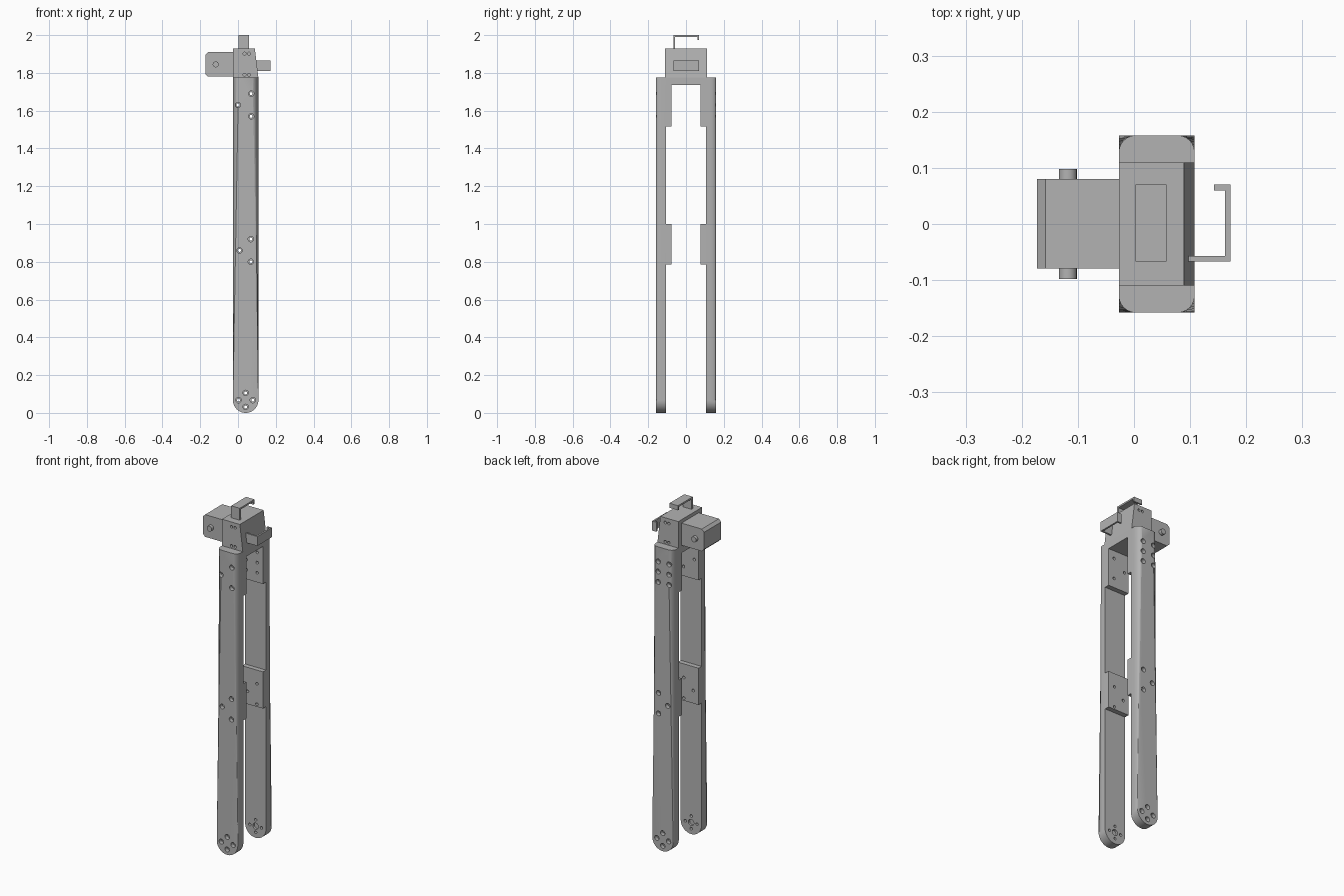
import bpy, bmesh, math
from mathutils import Matrix, Vector

cube = bpy.data.objects.get("Cube")
if cube:
    bpy.data.objects.remove(cube, do_unlink=True)

grey = bpy.data.materials.new("plain grey")
grey.use_nodes = True
GREY = (0.45, 0.45, 0.45, 1)
grey.diffuse_color = GREY
grey.node_tree.nodes["Principled BSDF"].inputs["Base Color"].default_value = GREY

X0, X1 = -0.027, 0.108          # leg sides
MID, R = (X0 + X1) / 2, (X1 - X0) / 2
INNER, OUTER, PAD = 0.105, 0.158, 0.077
LEG_TOP = 1.775


def finish(name, bm):
    bmesh.ops.recalc_face_normals(bm, faces=bm.faces)
    mesh = bpy.data.meshes.new(name)
    bm.to_mesh(mesh)
    bm.free()
    mesh.materials.append(grey)
    ob = bpy.data.objects.new(name, mesh)
    bpy.context.collection.objects.link(ob)
    return ob


def extrude(bm, outline, axis, start, end):
    """Extrude a 2D outline along x, y or z; the outline uses the other two axes."""
    def place(p, d):
        c = list(p)
        c.insert("xyz".index(axis), d)
        return bm.verts.new(c)
    a = [place(p, start) for p in outline]
    b = [place(p, end) for p in outline]
    bm.faces.new(a)
    bm.faces.new(b[::-1])
    for i in range(len(a)):
        j = (i + 1) % len(a)
        bm.faces.new((a[i], a[j], b[j], b[i]))


def prism(name, outline, axis, start, end):
    bm = bmesh.new()
    extrude(bm, outline, axis, start, end)
    return finish(name, bm)


def rect(u0, u1, v0, v1):
    return [(u0, v0), (u1, v0), (u1, v1), (u0, v1)]


def cylinders(name, spots, radius, y0, y1, sides=20):
    """Cylinders along y at the given (x, z) spots."""
    bm = bmesh.new()
    for x, z in spots:
        ring = [(x + radius * math.cos(t), z + radius * math.sin(t))
                for t in (2 * math.pi * i / sides for i in range(sides))]
        extrude(bm, ring, "y", y0, y1)
    return finish(name, bm)


def cut(ob, cutter):
    mod = ob.modifiers.new("holes", "BOOLEAN")
    mod.operation, mod.solver, mod.object = "DIFFERENCE", "EXACT", cutter
    bpy.context.view_layer.objects.active = ob
    bpy.ops.object.modifier_apply(modifier=mod.name)


def smooth(ob):
    bpy.ops.object.select_all(action="DESELECT")
    ob.select_set(True)
    bpy.context.view_layer.objects.active = ob
    bpy.ops.object.shade_smooth_by_angle(angle=math.radians(35))


def make_leg(label, s, top_holes):
    # round-ended bar with a filleted outer rim
    arc = [(MID + R * math.cos(t), R + R * math.sin(t))
           for t in (math.pi + math.pi * i / 24 for i in range(25))]
    bm = bmesh.new()
    extrude(bm, [(X0, LEG_TOP)] + arc + [(X1, LEG_TOP)], "y", s * INNER, s * OUTER)
    rim = [e for e in bm.edges
           if all(abs(v.co.y - s * OUTER) < 1e-5 for v in e.verts)
           and not all(v.co.z > LEG_TOP - 1e-4 for v in e.verts)]
    bmesh.ops.bevel(bm, geom=rim, offset=0.03, segments=6, profile=0.5, affect="EDGES")
    parts = [finish(label + "_leg", bm)]

    # thicker mounting pads on the inner face
    for name, z0, z1 in (("upper", 1.515, LEG_TOP), ("middle", 0.785, 1.0)):
        parts.append(prism(f"{label}_{name}_pad", rect(X0, X1, z0, z1), "y", s * PAD, s * INNER))

    # stepped screw holes and the shallow hub recess at the foot
    middle = [(0.068, 0.92), (0.008, 0.86), (0.068, 0.80)]
    foot = [(MID, R + 0.038), (MID, R - 0.036), (MID - 0.038, R), (MID + 0.038, R)]
    spots = top_holes + middle + foot
    cutters = [cylinders("shaft_cutter", spots, 0.008, s * 0.05, s * 0.2),
               cylinders("head_cutter", spots, 0.0145, s * 0.135, s * 0.2),
               cylinders("hub_cutter", [(MID, R)], 0.018, s * 0.09, s * 0.118)]
    for part in parts:
        for c in cutters:
            cut(part, c)
        smooth(part)
    for c in cutters:
        bpy.data.objects.remove(c, do_unlink=True)


front_top = [(0.07, 1.69), (0.0, 1.63), (0.07, 1.57)]
back_top = [(x, z) for x in (0.0, 0.07) for z in (1.69, 1.63, 1.57)]
make_leg("front", -1, front_top)
make_leg("back", 1, back_top)

# head block with a sloping side, and the bridge below it
head = prism("head_block", [(X0, LEG_TOP), (X1, LEG_TOP), (0.089, 1.93), (X0, 1.93)],
             "y", -0.11, 0.11)
for s in (-1, 1):
    pairs = [(x, z) for x in (0.035, 0.058) for z in (1.79, 1.902)]
    cutter = cylinders("pair_cutter", pairs, 0.008, s * 0.09, s * 0.13, 14)
    cut(head, cutter)
    bpy.data.objects.remove(cutter, do_unlink=True)
smooth(head)
prism("bridge", rect(X0, X1, 1.735, LEG_TOP), "y", -PAD, PAD)

# side box with chamfered end and a pivot pin on each side
prism("side_box", [(X0, 1.78), (X0, 1.91), (-0.158, 1.91), (-0.173, 1.895),
                   (-0.173, 1.795), (-0.158, 1.78)], "y", -0.079, 0.08)
for label, s in (("front", -1), ("back", 1)):
    smooth(cylinders(label + "_pivot_pin", [(-0.118, 1.845)], 0.016, s * 0.078, s * 0.098))

# bent-strip hooks on the top and on the sloping side
T = 0.01


def hook(base, tip, lip):
    return [(-0.067, base), (-0.067, tip), (0.07, tip), (0.07, lip),
            (0.07 - T, lip), (0.07 - T, tip - T), (-0.067 + T, tip - T), (-0.067 + T, base)]


prism("top_hook", hook(1.925, 2.0, 1.973), "x", 0.003, 0.058)
prism("side_hook", [(x, y) for y, x in hook(0.09, 0.172, 0.143)], "z", 1.81, 1.865)
